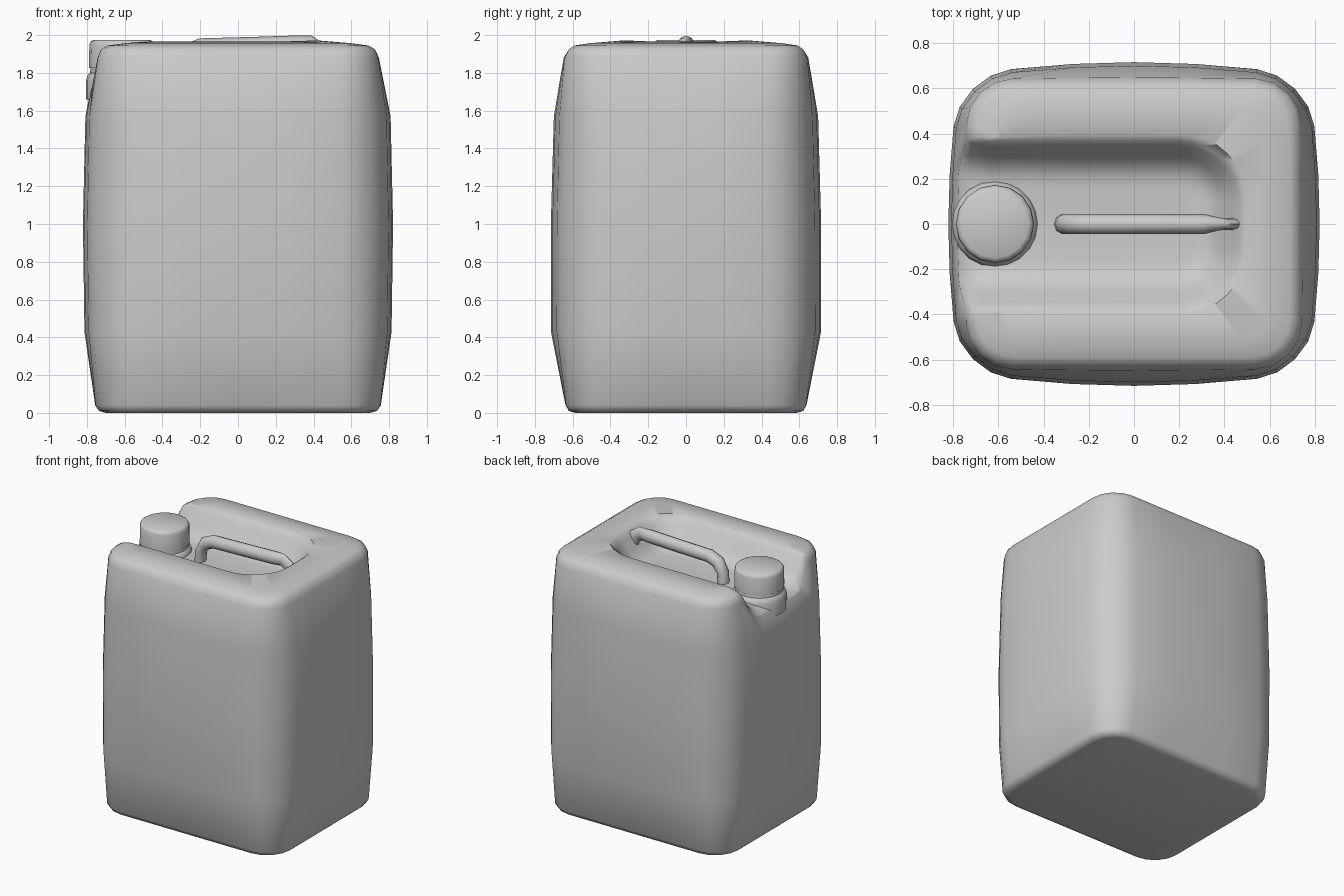
import bpy, bmesh
from math import cos, sin, pi, radians
from mathutils import Vector

if "Cube" in bpy.data.objects:
    bpy.data.objects.remove(bpy.data.objects["Cube"])


def loft(name, rings):
    """Skin equal-length closed rings (even count); caps are ladders of quads."""
    bm = bmesh.new()
    vs = [[bm.verts.new(p) for p in ring] for ring in rings]
    n = len(vs[0])
    for a, b in zip(vs, vs[1:]):
        for i in range(n):
            j = (i + 1) % n
            bm.faces.new((a[i], a[j], b[j], b[i]))
    for cap in (vs[0], vs[-1]):
        for i in range(n // 2 - 1):
            bm.faces.new((cap[i], cap[i + 1], cap[n - 2 - i], cap[n - 1 - i]))
    bmesh.ops.recalc_face_normals(bm, faces=bm.faces)
    me = bpy.data.meshes.new(name)
    bm.to_mesh(me)
    bm.free()
    ob = bpy.data.objects.new(name, me)
    bpy.context.collection.objects.link(ob)
    return ob


def smooth(ob, angle=40):
    bpy.ops.object.select_all(action='DESELECT')
    ob.select_set(True)
    bpy.context.view_layer.objects.active = ob
    bpy.ops.object.shade_smooth_by_angle(angle=radians(angle))


def body_ring(z, hx, hy, bulge, r):
    """Rounded rectangle whose sides bow outwards by bulge."""
    pts = []
    for q, (sx, sy) in enumerate([(1, 1), (-1, 1), (-1, -1), (1, -1)]):
        cx, cy = sx * (hx - r), sy * (hy - r)
        corner = [(cx + r * cos(q * pi / 2 + k * pi / 8),
                   cy + r * sin(q * pi / 2 + k * pi / 8)) for k in range(5)]
        # points along the straight side that follows this corner
        nx, ny = [(-(hx - r), hy), (-hx, -(hy - r)), (hx - r, -hy), (hx, hy - r)][q]
        lx, ly = corner[-1]
        corner += [(lx + (nx - lx) * t, ly + (ny - ly) * t) for t in (.25, .5, .75)]
        pts += corner
    out = []
    for x, y in pts:
        bx = bulge * (1 - (y / hy) ** 2) * x / hx
        by = bulge * 1.2 * (1 - (x / hx) ** 2) * y / hy
        out.append((x + bx, y + by, z))
    return out


def recess_ring(z, o):
    """Channel outline, rounded at the right; the mouth flares out and down."""
    r = .28 - o
    half = [(.2 + r * cos(a), .1 + r * sin(a), z) for a in [k * pi / 16 for k in range(9)]]
    for x, flare, drop in [(-.3, 0, 0), (-.64, 0, 0), (-.72, .012, .015),
                           (-.77, .04, .045), (-.81, .08, .09), (-1, .14, .2)]:
        half.append((x, .38 - o + flare, z - drop))
    return half + [(x, -y, h) for x, y, h in half[::-1]]


def turned(name, cx, profile, n=20):
    return loft(name, [[(cx + r * cos(2 * pi * k / n), r * sin(2 * pi * k / n), z)
                        for k in range(n)] for r, z in profile])


# Container body
body = loft("container_body", [body_ring(*p) for p in [
    (0, .70, .585, 0, .17), (.01, .735, .62, 0, .19), (.04, .752, .633, .004, .20),
    (.43, .763, .655, .05, .22), (1.0, .768, .652, .053, .22), (1.57, .76, .642, .048, .22),
    (1.88, .738, .638, .008, .2), (1.925, .725, .62, 0, .19), (1.945, .69, .59, 0, .17),
    (1.957, .60, .51, 0, .12), (1.972, .42, .33, 0, .08)]])

# Recess in the top, open to the left
cutter = loft("recess_cutter", [recess_ring(*p) for p in [
    (1.765, .22), (1.772, .17), (1.795, .125), (1.84, .085), (1.92, .035),
    (1.947, .012), (1.97, -.02), (2.2, -.04)]])
cutter.hide_render = True
mod = body.modifiers.new("recess", 'BOOLEAN')
mod.object = cutter
mod.operation = 'DIFFERENCE'
mod.solver = 'EXACT'
bpy.context.view_layer.objects.active = body
bpy.ops.object.modifier_apply(modifier="recess")
bpy.data.objects.remove(cutter)
smooth(body, 50)

# Neck and screw cap
smooth(turned("neck", -.615, [(.19, 1.66), (.19, 1.76), (.18, 1.79),
                              (.168, 1.80), (.165, 1.84)]))
smooth(turned("cap", -.615, [(.174, 1.825), (.172, 1.95), (.165, 1.966), (.15, 1.975)], 16), 50)

# Carrying handle swept along its path: x, z, half width, half thickness
path = [(-.315, 1.73, .045, .04), (-.31, 1.84, .045, .04), (-.27, 1.905, .045, .048),
        (-.2, 1.933, .045, .05), (.1, 1.941, .045, .05), (.31, 1.948, .045, .05),
        (.375, 1.95, .028, .05), (.43, 1.915, .026, .05), (.465, 1.83, .026, .05),
        (.49, 1.74, .026, .05)]
rings = []
for i, (x, z, w, h) in enumerate(path):
    a, b = path[max(i - 1, 0)], path[min(i + 1, len(path) - 1)]
    d = Vector((b[0] - a[0], 0, b[1] - a[1])).normalized()
    up = Vector((-d.z, 0, d.x))
    rings.append([Vector((x, w * cos(k * pi / 4), z)) + up * (h * sin(k * pi / 4))
                  for k in range(8)])
smooth(loft("handle", rings), 60)
